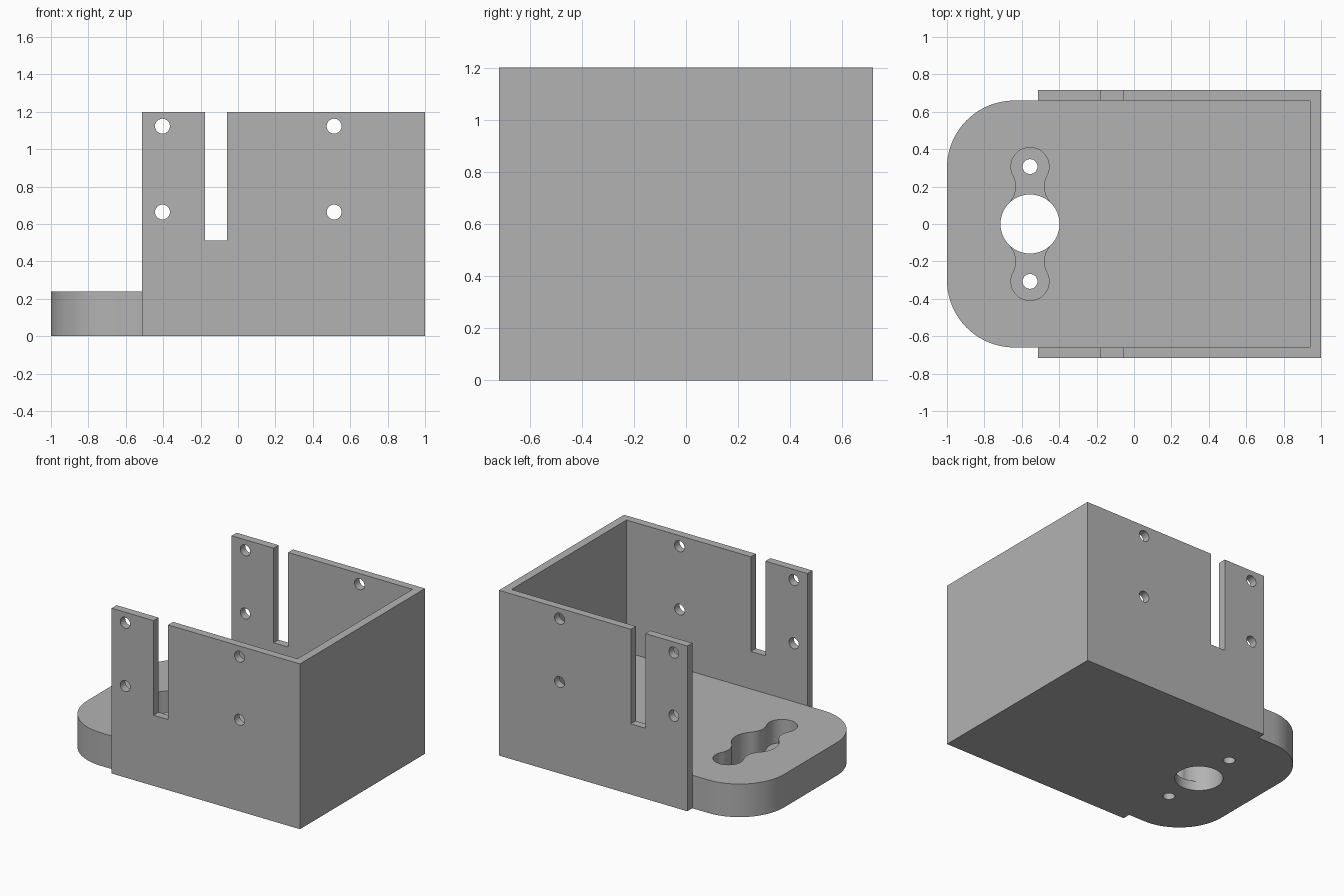
import bpy, bmesh
from math import sin, cos, radians

cube = bpy.data.objects.get("Cube")
if cube:
    bpy.data.objects.remove(cube, do_unlink=True)

grey = bpy.data.materials.new("plain grey")
grey.use_nodes = True
colour = (0.45, 0.45, 0.45, 1)
grey.diffuse_color = colour
grey.node_tree.nodes["Principled BSDF"].inputs["Base Color"].default_value = colour

HEIGHT, BASE_TOP, POCKET_FLOOR = 1.2, 0.24, 0.07
OUTER, INNER, WALL_START, BACK_IN = 0.717, 0.66, -0.513, 0.94
BORE_X, BORE_R, SCREW_R, LOBE_Y, LOBE_R = -0.556, 0.158, 0.04, 0.307, 0.102


def arc(cx, cy, r, start, end, steps):
    angles = [radians(start + (end - start) * i / steps) for i in range(steps + 1)]
    return [(cx + r * cos(a), cy + r * sin(a)) for a in angles]


def prism(name, outline, low, high, axis="z"):
    """Extrude a closed outline along z, or an x-z outline along y."""
    bm = bmesh.new()
    place = (lambda p: (p[0], p[1], low)) if axis == "z" else (lambda p: (p[0], low, p[1]))
    face = bm.faces.new([bm.verts.new(place(p)) for p in outline])
    moved = bmesh.ops.extrude_face_region(bm, geom=[face])["geom"]
    shift = (0, 0, high - low) if axis == "z" else (0, high - low, 0)
    bmesh.ops.translate(bm, vec=shift, verts=[v for v in moved if isinstance(v, bmesh.types.BMVert)])
    bmesh.ops.recalc_face_normals(bm, faces=bm.faces)
    mesh = bpy.data.meshes.new(name)
    bm.to_mesh(mesh)
    bm.free()
    mesh.materials.append(grey)
    obj = bpy.data.objects.new(name, mesh)
    bpy.context.collection.objects.link(obj)
    return obj


def rect(x0, x1, y0, y1):
    return [(x0, y0), (x1, y0), (x1, y1), (x0, y1)]


def circle(x, y, r, n=40):
    return arc(x, y, r, 0, 360, n)[:-1]


def combine(target, tool, operation="DIFFERENCE"):
    mod = target.modifiers.new(operation, "BOOLEAN")
    mod.object, mod.operation, mod.solver = tool, operation, "EXACT"
    bpy.context.view_layer.objects.active = target
    bpy.ops.object.modifier_apply(modifier=mod.name)
    bpy.data.objects.remove(tool, do_unlink=True)


# Base footprint: rounded nose stepping out to the boxed end
R = 0.36
corner = arc(R - 1, INNER - R, R, 180, 90, 20)
half = corner + [(WALL_START, INNER), (WALL_START, OUTER), (1, OUTER)]
body = prism("motor_bracket", half + [(x, -y) for x, y in reversed(half)], 0, BASE_TOP)

# U-shaped walls, overlapping the base
u_half = [(WALL_START, INNER), (WALL_START, OUTER), (1, OUTER)]
u_inner = [(BACK_IN, -INNER), (BACK_IN, INNER)]
walls = prism("walls", u_half + [(x, -y) for x, y in reversed(u_half)] + u_inner, 0, HEIGHT)
combine(body, walls, "UNION")

# Slot and screw holes through both side walls
combine(body, prism("slot_cutter", rect(-0.176, -0.059, 0.513, 1.4), -1, 1, "y"))
for x in (-0.404, 0.514):
    for z in (0.664, 1.123):
        combine(body, prism("wall_hole_cutter", circle(x, z, SCREW_R, 24), -1, 1, "y"))

# Central bore with a lobed pocket and screw hole on each side
combine(body, prism("bore_cutter", circle(BORE_X, 0, BORE_R, 48), -0.1, 0.5))
NECK_X, NECK_Y, NECK_R = 0.199, 0.2, 0.124
right = [(0.095, 0.08)] + arc(NECK_X, NECK_Y, NECK_R, 225, 152, 10)
lobe = arc(0, LOBE_Y, LOBE_R, -28, 208, 28)[1:-1]
pocket = right + lobe + [(-x, y) for x, y in reversed(right)]
for side in (1, -1):
    outline = [(BORE_X + x, side * y) for x, y in pocket]
    combine(body, prism("pocket_cutter", outline, POCKET_FLOOR, 0.5))
    combine(body, prism("base_hole_cutter", circle(BORE_X, side * LOBE_Y, SCREW_R, 24), -0.1, 0.5))

bpy.ops.object.select_all(action="DESELECT")
body.select_set(True)
bpy.context.view_layer.objects.active = body
bpy.ops.object.shade_smooth_by_angle(angle=radians(30))
